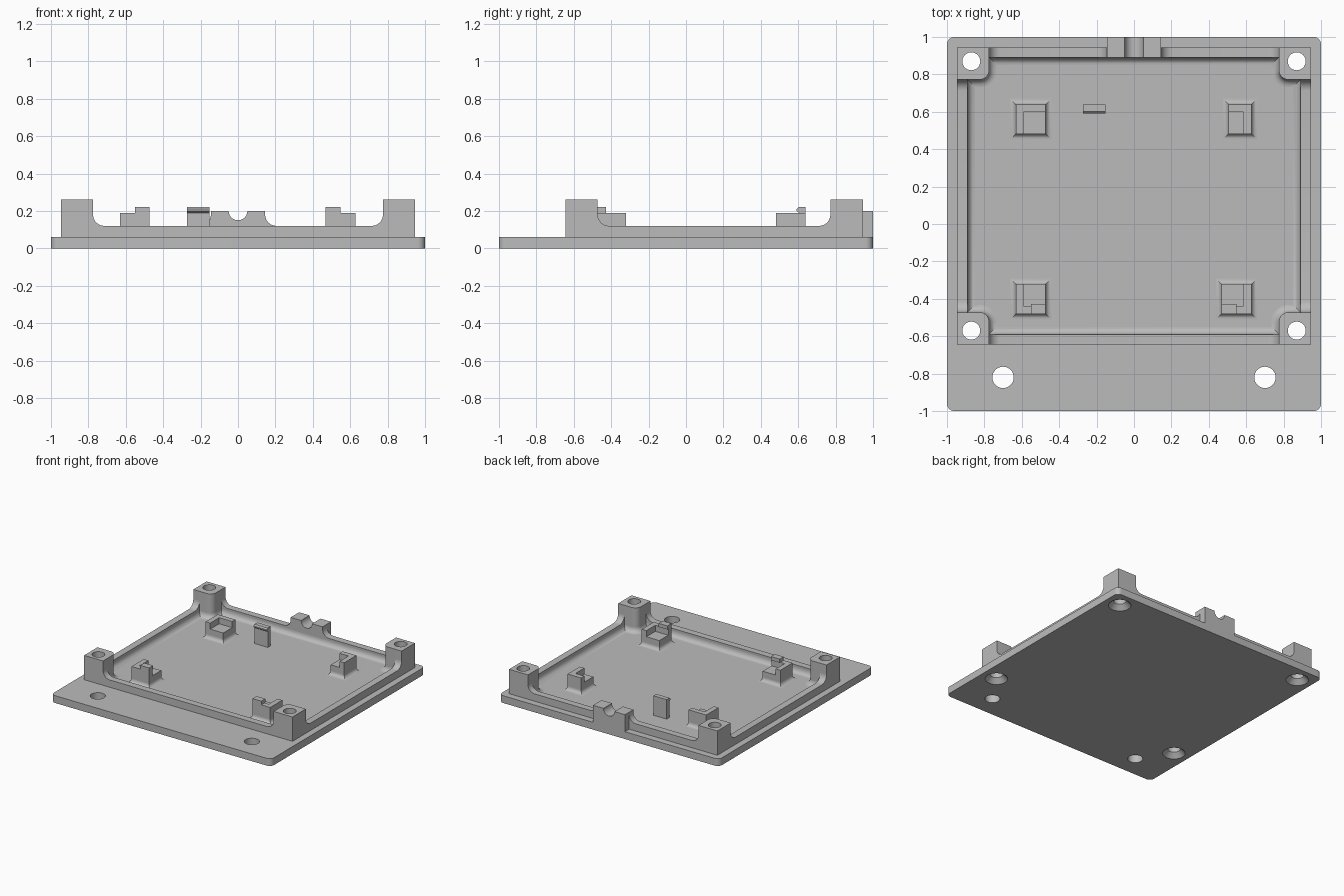
import bpy, bmesh
from math import sin, cos, pi, radians
from mathutils import Vector, Matrix

if "Cube" in bpy.data.objects:
    bpy.data.objects.remove(bpy.data.objects["Cube"])

gray = bpy.data.materials.new("light gray plastic")
gray.use_nodes = True
gray.diffuse_color = (0.5, 0.5, 0.5, 1)
gray.node_tree.nodes["Principled BSDF"].inputs["Base Color"].default_value = (0.5, 0.5, 0.5, 1)

# Shared dimensions
FLOOR, RIM, TOP = 0.06, 0.12, 0.26
MID = 0.15                    # y centre of the tray
OUT_X, OUT_Y = 0.947, 0.795   # tray half sizes
IN_X, IN_Y = 0.89, 0.74
POST_X, POST_Y = 0.775, 0.622
HOLE_X, HOLE_Y = 0.87, 0.72


def finish(name, bm, smooth=True, recalc=True):
    if recalc:
        bmesh.ops.recalc_face_normals(bm, faces=bm.faces)
    mesh = bpy.data.meshes.new(name)
    bm.to_mesh(mesh)
    bm.free()
    mesh.materials.append(gray)
    obj = bpy.data.objects.new(name, mesh)
    bpy.context.collection.objects.link(obj)
    if smooth:
        shade(obj)
    return obj


def activate(obj):
    bpy.ops.object.select_all(action='DESELECT')
    obj.select_set(True)
    bpy.context.view_layer.objects.active = obj


def shade(obj):
    activate(obj)
    bpy.ops.object.shade_smooth_by_angle(angle=radians(30))


def arc(cx, cy, r, start, end, n=8):
    steps = [radians(start + (end - start) * i / n) for i in range(n + 1)]
    return [(cx + r * cos(a), cy + r * sin(a)) for a in steps]


def prism(points, axis, lo, hi):
    """Extrude a 2D outline along an axis."""
    place = {'x': lambda a, b, c: (c, a, b),
             'y': lambda a, b, c: (a, c, b),
             'z': lambda a, b, c: (a, b, c)}[axis]
    bm = bmesh.new()
    face = bm.faces.new([bm.verts.new(place(a, b, lo)) for a, b in points])
    ext = bmesh.ops.extrude_face_region(bm, geom=[face])
    verts = [v for v in ext['geom'] if isinstance(v, bmesh.types.BMVert)]
    bmesh.ops.translate(bm, verts=verts, vec=place(0, 0, hi - lo))
    return bm


def add_box(bm, x0, x1, y0, y1, z0, z1):
    m = Matrix.Translation(((x0 + x1) / 2, (y0 + y1) / 2, (z0 + z1) / 2))
    m = m @ Matrix.Diagonal((abs(x1 - x0), abs(y1 - y0), z1 - z0, 1))
    bmesh.ops.create_cube(bm, size=1, matrix=m)


def cut(obj, x, y, r1, r2, z0, z1):
    """Cut a round or conical hole."""
    bm = bmesh.new()
    bmesh.ops.create_cone(bm, cap_ends=True, segments=32, radius1=r1, radius2=r2, depth=z1 - z0,
                          matrix=Matrix.Translation((x, y, (z0 + z1) / 2)))
    cutter = finish("hole_cutter", bm, smooth=False)
    cutter.hide_render = True
    activate(obj)
    mod = obj.modifiers.new("hole", 'BOOLEAN')
    mod.operation, mod.solver, mod.object = 'DIFFERENCE', 'EXACT', cutter
    bpy.ops.object.modifier_apply(modifier=mod.name)
    bpy.data.objects.remove(cutter)


def cove(name, path, r, n=6):
    """Concave fillet on the left side of a closed path, resting on the floor."""
    bm = bmesh.new()
    pts = [Vector(p) for p in path]
    rings = []
    for i, p in enumerate(pts):
        e1 = (p - pts[i - 1]).normalized()
        e2 = (pts[(i + 1) % len(pts)] - p).normalized()
        n1, n2 = Vector((-e1.y, e1.x)), Vector((-e2.y, e2.x))
        miter = (n1 + n2) / (1 + n1.dot(n2))
        ring = []
        for k in range(n + 1):
            t = pi / 2 * k / n
            q = p + miter * r * (1 - cos(t))
            ring.append(bm.verts.new((q.x, q.y, FLOOR + r * (1 - sin(t)))))
        rings.append(ring)
    for i, a in enumerate(rings):
        b = rings[(i + 1) % len(rings)]
        for k in range(n):
            bm.faces.new((a[k], b[k], b[k + 1], a[k + 1]))
    return finish(name, bm, recalc=False)


# Base plate with rounded corners
outline = []
for sx, sy, start in ((1, 1, 0), (-1, 1, 90), (-1, -1, 180), (1, -1, 270)):
    outline += arc(sx * 0.96, sy * 0.96, 0.04, start, start + 90)
base = finish("base_plate", prism(outline, 'z', 0, FLOOR), smooth=False)
for sx in (-1, 1):
    cut(base, sx * 0.7, -0.82, 0.057, 0.057, -0.1, 0.1)
    for sy in (-1, 1):
        x, y = sx * HOLE_X, MID + sy * HOLE_Y
        cut(base, x, y, 0.048, 0.048, -0.1, 0.1)
        cut(base, x, y, 0.086, 0.046, -0.001, 0.04)
shade(base)

# Corner screw posts, rounded on the inner corner
for sx, side in ((-1, "right"), (1, "left")):
    for sy, end in ((-1, "front"), (1, "back")):
        pts = [(OUT_X, OUT_Y), (POST_X, OUT_Y)]
        pts += arc(POST_X + 0.05, POST_Y + 0.05, 0.05, 180, 270) + [(OUT_X, POST_Y)]
        pts = [(sx * x, MID + sy * y) for x, y in pts]
        post = finish(f"{end}_{side}_corner_post", prism(pts, 'z', FLOOR, TOP), smooth=False)
        cut(post, sx * HOLE_X, MID + sy * HOLE_Y, 0.048, 0.048, 0, 0.4)
        shade(post)


# Low walls that sweep up into the posts
def sweep(half, r=0.06):
    """Right half of a wall top, from the middle to the post."""
    return arc(half - r, RIM + r, r, 270, 360)


def wall_outline(half, centre, middle=()):
    right = list(middle) + sweep(half) + [(half, FLOOR)]
    left = [(-x, z) for x, z in reversed(right)]
    return [(centre + x, z) for x, z in left + right]


notch = arc(0, 0.2, 0.05, 280, 360) + [(0.145, 0.2)]
hump = notch + arc(0.205, RIM + 0.06, 0.06, 180, 270)
finish("front_wall", prism(wall_outline(POST_X, 0), 'y', MID - OUT_Y, MID - IN_Y))
finish("back_wall", prism(wall_outline(POST_X, 0, hump), 'y', MID + IN_Y, MID + OUT_Y))
for sx, side in ((-1, "right"), (1, "left")):
    finish(f"{side}_wall", prism(wall_outline(POST_Y, MID), 'x', sx * IN_X, sx * OUT_X))

# Cable guide block behind the back wall
half = notch + [(0.145, FLOOR)]
guide = [(-x, z) for x, z in reversed(half)] + half
finish("cable_guide", prism(guide, 'y', MID + OUT_Y, 1))

# Fillet between the floor and the walls and posts
quarter = [(IN_X, POST_Y)] + arc(POST_X + 0.05, POST_Y + 0.05, 0.05, 270, 180) + [(POST_X, IN_Y)]
path = []
for sx, sy in ((1, 1), (-1, 1), (-1, -1), (1, -1)):
    part = quarter if sx == sy else quarter[::-1]
    path += [(sx * x, MID + sy * y) for x, y in part]
cove("floor_fillet", path, 0.04)

# Board supports: (name, inner x, outer x, inner y, outer y, has tab)
supports = (("front_right", -0.472, -0.632, -0.322, -0.48, True),
            ("front_left", 0.468, 0.628, -0.322, -0.48, True),
            ("back_right", -0.472, -0.632, 0.482, 0.64, False),
            ("back_left", 0.505, 0.628, 0.482, 0.64, False))
SEAT, LIP, EDGE = 0.14, 0.19, 0.042
for name, xi, xo, yi, yo, tab in supports:
    sx = 1 if xo > 0 else -1
    sy = 1 if yo > 0 else -1
    bm = bmesh.new()
    add_box(bm, xi, xo, yi, yo, FLOOR, SEAT)
    add_box(bm, xo - sx * EDGE, xo, yi, yo, SEAT, LIP)
    add_box(bm, xi, xo - sx * EDGE, yo - sy * EDGE, yo, SEAT, LIP)
    if tab:
        add_box(bm, xi, xi + sx * 0.08, yo - sy * 0.052, yo, LIP, 0.22)
    finish(f"{name}_board_support", bm, smooth=False)
    x0, x1, y0, y1 = min(xi, xo), max(xi, xo), min(yi, yo), max(yi, yo)
    cove(f"{name}_support_fillet", [(x0, y0), (x0, y1), (x1, y1), (x1, y0)], 0.03)

# Snap clip with a hooked top
hook = [(0.64, FLOOR), (0.64, 0.22), (0.602, 0.22), (0.592, 0.21),
        (0.592, 0.2), (0.605, 0.19), (0.605, FLOOR)]
finish("snap_clip", prism(hook, 'x', -0.272, -0.152), smooth=False)
